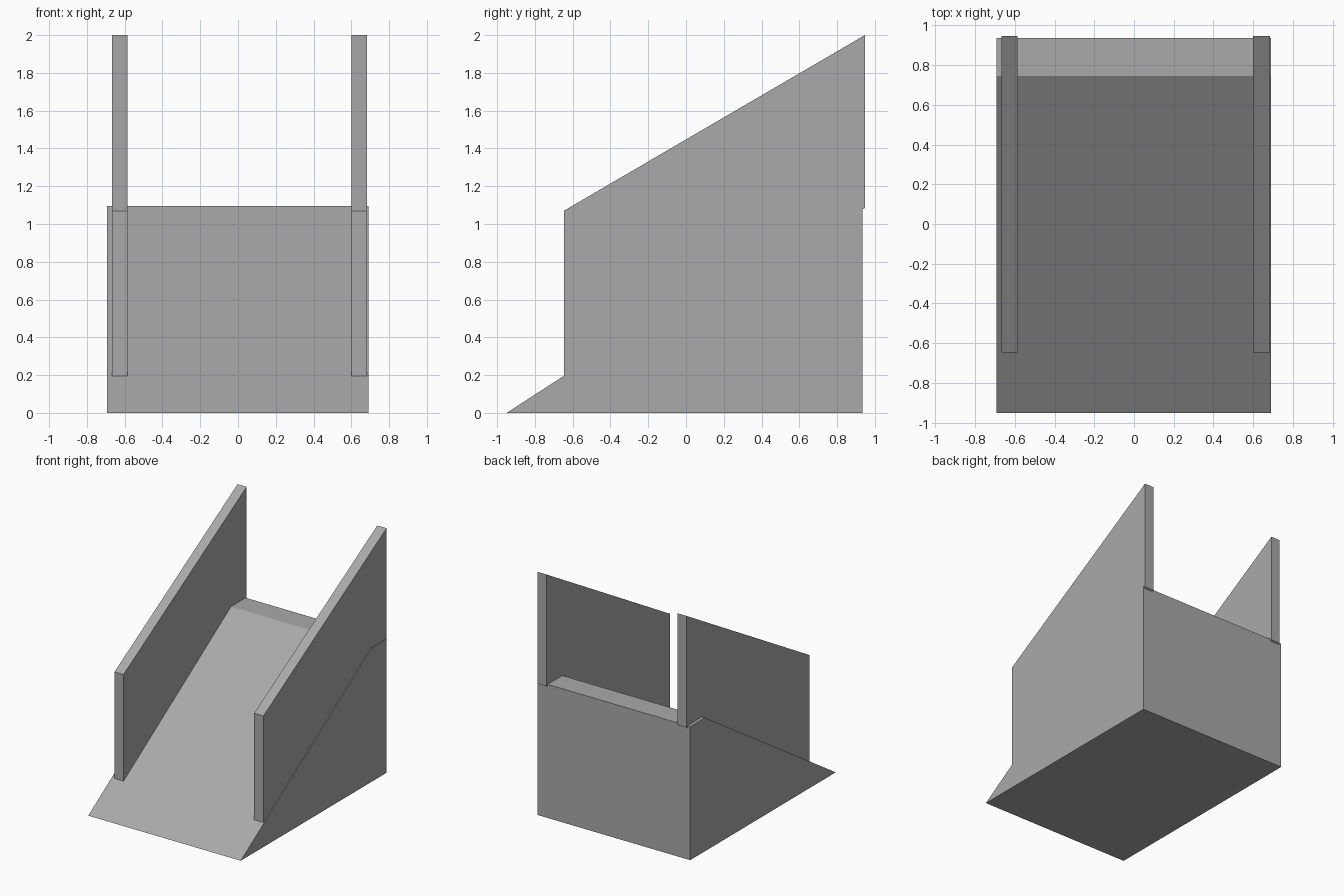
import bpy
import bmesh

cube = bpy.data.objects.get("Cube")
if cube:
    bpy.data.objects.remove(cube, do_unlink=True)

# Single plain grey
grey = bpy.data.materials.new("plain_grey")
grey.use_nodes = True
colour = (0.4, 0.4, 0.4, 1)
grey.diffuse_color = colour
grey.node_tree.nodes["Principled BSDF"].inputs["Base Color"].default_value = colour


def extrude_profile(name, profile, x_min, x_max):
    """Extrude a side profile of (y, z) points along x."""
    bm = bmesh.new()
    face = bm.faces.new([bm.verts.new((x_min, y, z)) for y, z in profile])
    result = bmesh.ops.extrude_face_region(bm, geom=[face])
    verts = [v for v in result["geom"] if isinstance(v, bmesh.types.BMVert)]
    bmesh.ops.translate(bm, verts=verts, vec=(x_max - x_min, 0, 0))
    bmesh.ops.recalc_face_normals(bm, faces=bm.faces)
    mesh = bpy.data.meshes.new(name)
    bm.to_mesh(mesh)
    bm.free()
    mesh.materials.append(grey)
    obj = bpy.data.objects.new(name, mesh)
    bpy.context.collection.objects.link(obj)
    return obj


# Solid ramp with a narrow landing at the back
ramp_profile = [(-0.95, 0), (0.935, 0), (0.935, 1.095), (0.745, 1.095)]
extrude_profile("ramp", ramp_profile, -0.693, 0.69)

# Slanted side walls, sunk into the ramp and overhanging its back slightly
wall_profile = [(-0.647, 0.155), (0.947, 1.085), (0.947, 2.0), (-0.647, 1.07)]
for name, x_min, x_max in (("right_wall", -0.667, -0.585),
                           ("left_wall", 0.6, 0.684)):
    extrude_profile(name, wall_profile, x_min, x_max)
